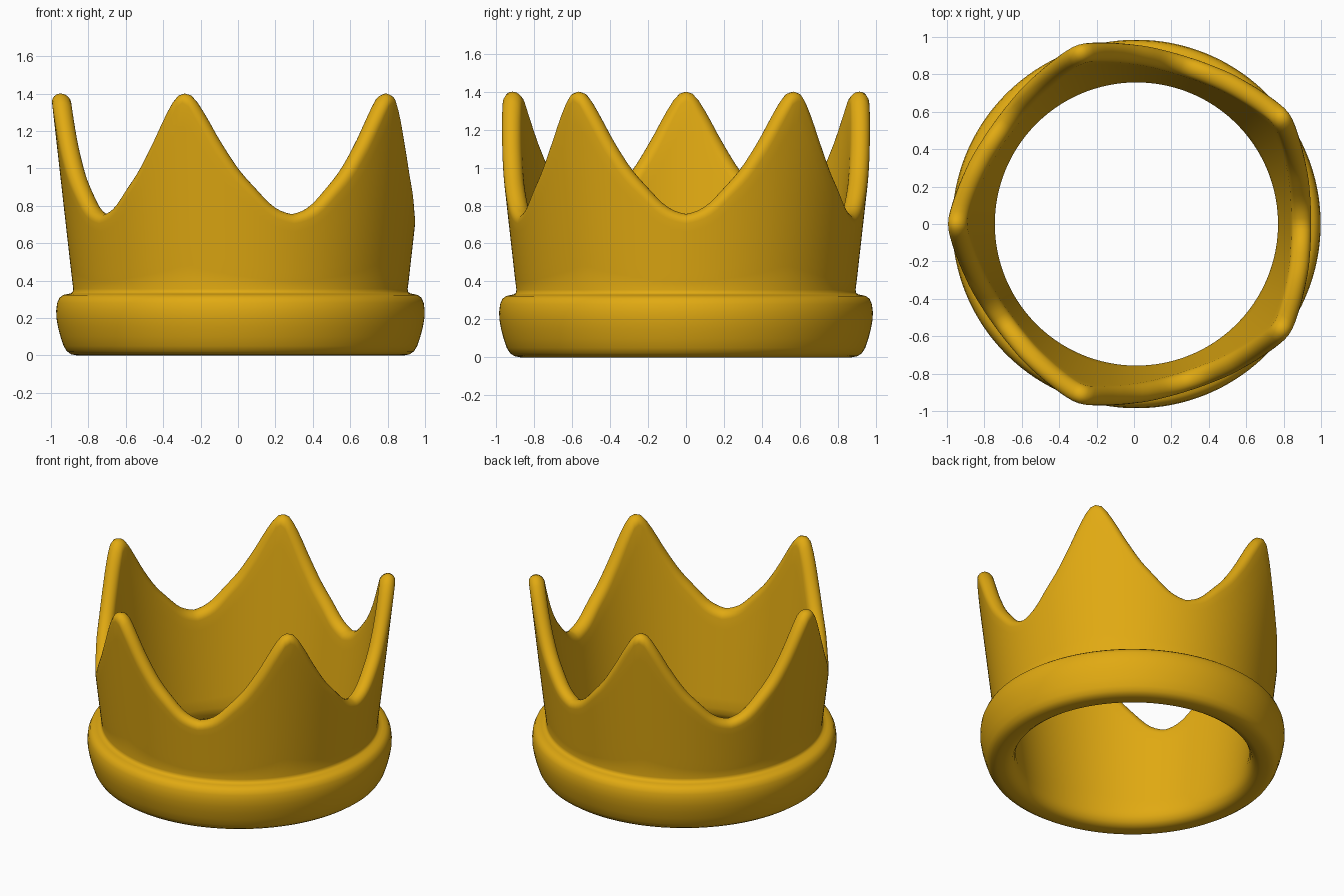
import bpy, bmesh, math

if "Cube" in bpy.data.objects:
    bpy.data.objects.remove(bpy.data.objects["Cube"])

gold = bpy.data.materials.new("gold")
gold.diffuse_color = (0.75, 0.40, 0.006, 1)
gold.use_nodes = True
gold.node_tree.nodes["Principled BSDF"].inputs["Base Color"].default_value = gold.diffuse_color

CX = 0.013          # small offset so the whole crown is centred in x
SEGMENTS = 180
POINTS = 5

# Height of the rim against degrees away from the nearest point
RIM = [(0, 1.40), (2.7, 1.38), (6.4, 1.29), (11.2, 1.15),
       (17.2, 1.0), (22.7, 0.90), (29.5, 0.795), (36, 0.755)]


def slope_at(i):
    if i == 0:
        return 0.0
    if i == len(RIM) - 1:
        return -0.003
    (a, za), (b, zb) = RIM[i - 1], RIM[i + 1]
    return (zb - za) / (b - a)


def rim_height(d):
    """Smooth curve through the rim samples."""
    d = min(max(abs(d), 0), 36)
    for i in range(len(RIM) - 1):
        (a, za), (b, zb) = RIM[i], RIM[i + 1]
        if d <= b:
            w = b - a
            t = (d - a) / w
            return ((2*t**3 - 3*t**2 + 1) * za + (t**3 - 2*t**2 + t) * w * slope_at(i)
                    + (3*t**2 - 2*t**3) * zb + (t**3 - t**2) * w * slope_at(i + 1))


def outer(z):
    return 0.893 + (z - 0.34) * 0.113


def inner(z):
    return 0.757 + max(z - 0.10, 0) * 0.118


# Rounded base band, from the inner bottom edge out and up to the wall
BAND = [(0.757, 0.10), (0.762, 0.06), (0.778, 0.025), (0.805, 0.006), (0.83, 0.0),
        (0.875, 0.0), (0.905, 0.006), (0.928, 0.022), (0.945, 0.05), (0.962, 0.10),
        (0.975, 0.15), (0.984, 0.20), (0.985, 0.24), (0.980, 0.28), (0.968, 0.308),
        (0.948, 0.323), (0.925, 0.328), (0.906, 0.332), (0.897, 0.340), (0.894, 0.355)]


def section(deg):
    """Closed cross-section: band, outer wall, rounded rim, inner wall."""
    step = 360 / POINTS
    d = (deg - 180 + step / 2) % step - step / 2
    h = rim_height(d)
    dd = abs(d)
    steep = (rim_height(max(dd - 1, 0)) - rim_height(min(dd + 1, 36))) / (2 * math.radians(1) * 0.95)
    cap = 0.05 * math.sqrt(1 + steep * steep)
    top = h - cap
    pts = list(BAND)
    for i in range(1, 8):
        z = 0.355 + (top - 0.355) * i / 8
        pts.append((outer(z), z))
    mid, half = (outer(top) + inner(top)) / 2, (outer(top) - inner(top)) / 2
    for i in range(13):
        a = math.pi * i / 12
        z = top + cap * math.sin(a)
        pts.append((mid + half * math.cos(a) + (z - top) * 0.113, z))
    for i in range(1, 9):
        z = top + (0.10 - top) * i / 9
        pts.append((inner(z), z))
    return pts


# Sweep the changing section around the ring
bm = bmesh.new()
rings = []
for s in range(SEGMENTS):
    deg = 360 * s / SEGMENTS
    a = math.radians(deg)
    rings.append([bm.verts.new((CX + r * math.cos(a), r * math.sin(a), z))
                  for r, z in section(deg)])
n = len(rings[0])
for s in range(SEGMENTS):
    p, q = rings[s], rings[(s + 1) % SEGMENTS]
    for i in range(n):
        j = (i + 1) % n
        bm.faces.new((p[i], q[i], q[j], p[j]))
bmesh.ops.recalc_face_normals(bm, faces=bm.faces)

mesh = bpy.data.meshes.new("crown")
bm.to_mesh(mesh)
bm.free()
mesh.materials.append(gold)
crown = bpy.data.objects.new("crown", mesh)
bpy.context.collection.objects.link(crown)
bpy.context.view_layer.objects.active = crown
crown.select_set(True)
bpy.ops.object.shade_smooth_by_angle(angle=math.radians(50))
